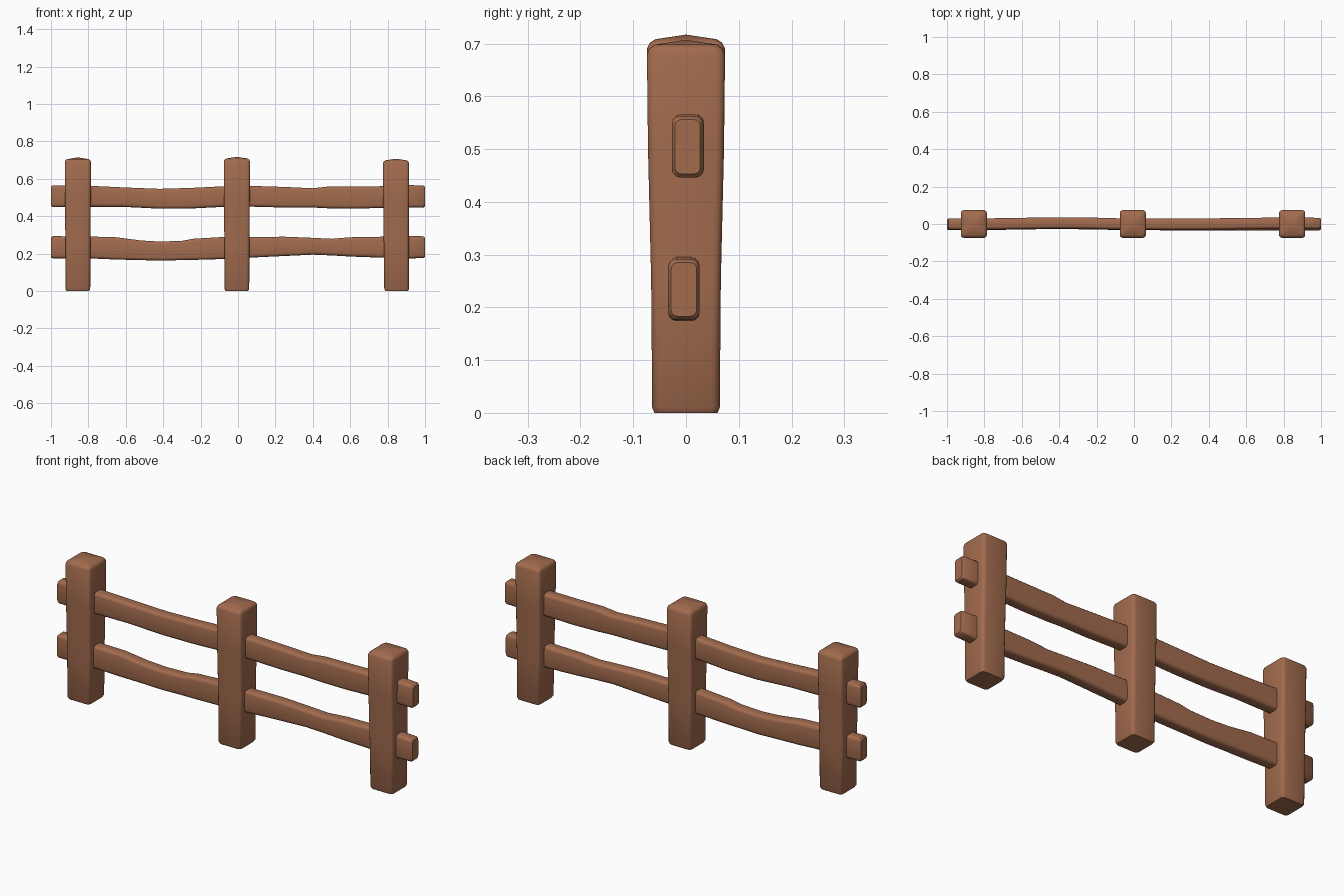
import bpy, bmesh, math
from mathutils import Vector

wood = bpy.data.materials.new("brown wood")
wood.diffuse_color = (0.36, 0.147, 0.076, 1)


def ring(hu, hv, r, steps=3):
    """Rounded rectangle with half sizes hu, hv and corner radius r."""
    pts = []
    for k, (su, sv) in enumerate([(1, 1), (-1, 1), (-1, -1), (1, -1)]):
        for i in range(steps + 1):
            a = math.pi / 2 * (k + i / steps)
            pts.append((su * (hu - r) + r * math.cos(a),
                        sv * (hv - r) + r * math.sin(a)))
    return pts


def loft(name, sections, place, dome=0.0):
    """Skin a stack of rings. Section: (t, centre u, centre v, half u, half v, radius)."""
    bm = bmesh.new()
    rows = []
    for t, cu, cv, hu, hv, r in sections:
        rows.append([bm.verts.new(place(t, cu + u, cv + v)) for u, v in ring(hu, hv, r)])
    n = len(rows[0])
    for a, b in zip(rows, rows[1:]):
        for i in range(n):
            bm.faces.new((a[i], a[(i + 1) % n], b[(i + 1) % n], b[i]))
    # end caps: flat start, slightly domed finish
    for row, sec, d in ((rows[0], sections[0], 0), (rows[-1], sections[-1], dome)):
        c = bm.verts.new(place(sec[0] + d, sec[1], sec[2]))
        for i in range(n):
            bm.faces.new((row[i], row[(i + 1) % n], c))
    bmesh.ops.recalc_face_normals(bm, faces=bm.faces)
    me = bpy.data.meshes.new(name)
    bm.to_mesh(me)
    bm.free()
    me.materials.append(wood)
    ob = bpy.data.objects.new(name, me)
    bpy.context.collection.objects.link(ob)
    bpy.ops.object.select_all(action='DESELECT')
    ob.select_set(True)
    bpy.context.view_layer.objects.active = ob
    bpy.ops.object.shade_smooth_by_angle(angle=math.radians(40))


# Posts: slightly wider at the top, chamfered and domed crown
def post(name, x0, x1, top):
    h = top - 0.009
    secs = [(0.0, x0, 0, 0.060, 0.060, 0.015),
            (0.010, x0, 0, 0.066, 0.064, 0.016),
            (0.25, (x0 + x1) / 2, 0, 0.067, 0.066, 0.016),
            (0.50, x1, 0, 0.069, 0.072, 0.016),
            (h - 0.018, x1, 0, 0.070, 0.074, 0.016),
            (h - 0.007, x1, 0, 0.067, 0.069, 0.016),
            (h, x1, 0, 0.058, 0.059, 0.016)]
    loft(name, secs, lambda t, u, v: Vector((u, v, t)), 0.009)


post("left_post", -0.856, -0.856, 0.714)
post("middle_post", -0.006, -0.006, 0.717)
post("right_post", 0.848, 0.845, 0.707)


# Rails: wavy planks given by (x, bottom z, top z, centre y)
def rail(name, stations):
    secs = []
    last = len(stations) - 1
    for i, (x, lo, hi, y) in enumerate(stations):
        c, h = (lo + hi) / 2, (hi - lo) / 2
        end = (x, y, c, 0.024, h - 0.007, 0.012)
        body = (x, y, c, 0.030, h, 0.016)
        if i == 0:
            secs += [end, (x + 0.008,) + body[1:]]
        elif i == last:
            secs += [(x - 0.008,) + body[1:], end]
        else:
            secs.append(body)
    loft(name, secs, lambda t, u, v: Vector((t, u, v)), 0.0)


rail("upper_rail", [
    (-1.0, 0.448, 0.565, 0.0), (-0.79, 0.450, 0.562, 0.0), (-0.60, 0.449, 0.553, 0.003),
    (-0.42, 0.440, 0.546, 0.006), (-0.25, 0.441, 0.551, 0.005), (-0.07, 0.450, 0.560, 0.0),
    (0.06, 0.451, 0.562, 0.0), (0.25, 0.446, 0.556, -0.001), (0.40, 0.446, 0.549, 0.0),
    (0.48, 0.442, 0.558, 0.001), (0.62, 0.440, 0.558, 0.003), (0.77, 0.444, 0.560, 0.004),
    (0.92, 0.446, 0.566, 0.004), (1.0, 0.446, 0.563, 0.003)])
rail("lower_rail", [
    (-1.0, 0.174, 0.293, -0.003), (-0.79, 0.174, 0.291, -0.003), (-0.65, 0.168, 0.287, 0.0),
    (-0.52, 0.165, 0.270, 0.002), (-0.42, 0.162, 0.264, 0.003), (-0.30, 0.165, 0.268, 0.002),
    (-0.24, 0.166, 0.279, 0.001), (-0.07, 0.171, 0.289, -0.002),
    (0.06, 0.178, 0.289, -0.003), (0.25, 0.187, 0.290, -0.004), (0.40, 0.194, 0.284, -0.005),
    (0.50, 0.190, 0.279, -0.005), (0.60, 0.184, 0.287, -0.004), (0.77, 0.178, 0.290, -0.004),
    (0.92, 0.174, 0.295, -0.004), (1.0, 0.176, 0.292, -0.004)])
